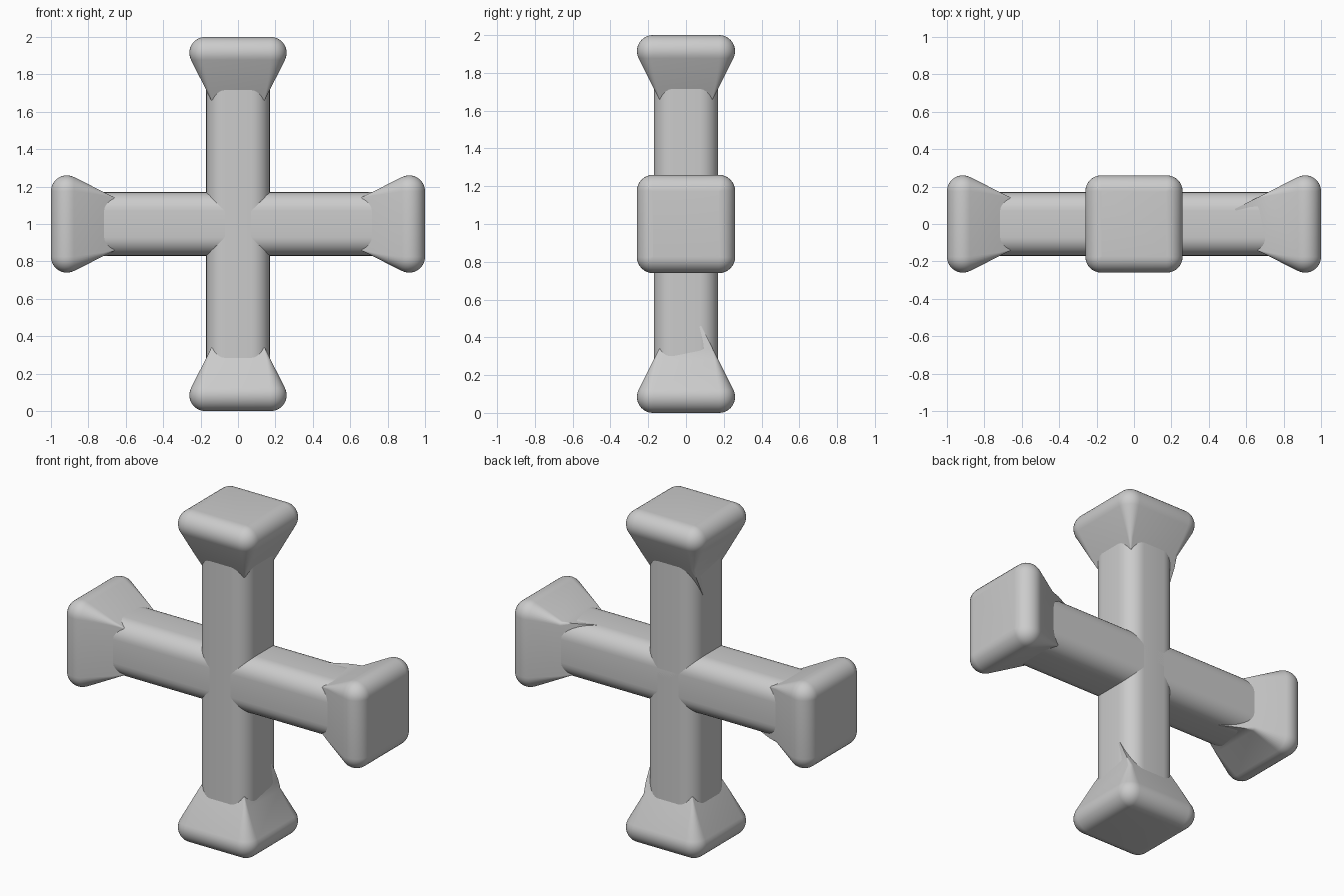
import bpy, bmesh, math
from mathutils import Matrix, Vector

if "Cube" in bpy.data.objects:
    bpy.data.objects.remove(bpy.data.objects["Cube"])

CENTRE = Vector((0, 0, 1))
SEG = 8


def rounded_square(h, r):
    """Points of a square of half size h with corner radius r."""
    pts = []
    for c in range(4):
        base = c * math.pi / 2
        sx, sy = [(1, 1), (-1, 1), (-1, -1), (1, -1)][c]
        for i in range(SEG + 1):
            a = base + i * math.pi / 2 / SEG
            pts.append((sx * (h - r) + r * math.cos(a), sy * (h - r) + r * math.sin(a)))
    return pts


def loft(name, rings, turn, sharp_from=None):
    """Skin rounded-square rings (z, half, radius), then turn about the centre."""
    bm = bmesh.new()
    loops = []
    for z, h, r in rings:
        pts = rounded_square(h, max(r, 0.002))
        if sharp_from is not None and z >= sharp_from:
            # one flare corner keeps its full width and reaches along the bar
            pts = [(0.171, y) if i <= SEG else (x, y) for i, (x, y) in enumerate(pts)]
        loops.append([bm.verts.new((x, y, z - 1)) for x, y in pts])
    n = len(loops[0])
    for a, b in zip(loops, loops[1:]):
        for i in range(n):
            j = (i + 1) % n
            bm.faces.new((a[i], a[j], b[j], b[i]))
    bm.faces.new(loops[0][::-1])
    bm.faces.new(loops[-1])
    bmesh.ops.remove_doubles(bm, verts=bm.verts, dist=0.0002)
    bm.transform(Matrix.Translation(CENTRE) @ Matrix.Rotation(-turn, 4, 'Y'))
    bmesh.ops.recalc_face_normals(bm, faces=bm.faces)
    me = bpy.data.meshes.new(name)
    bm.to_mesh(me)
    bm.free()
    ob = bpy.data.objects.new(name, me)
    bpy.context.collection.objects.link(ob)
    bpy.ops.object.select_all(action='DESELECT')
    ob.select_set(True)
    bpy.context.view_layer.objects.active = ob
    bpy.ops.object.shade_smooth_by_angle(angle=math.radians(25))
    return ob


# Crossing bars with rounded edges
bar = [(0.1, 0.17, 0.1), (1.9, 0.17, 0.1)]
loft("vertical_bar", bar, 0)
loft("horizontal_bar", bar, math.pi / 2)

# Flared end caps: rounded outer rim, then a taper running into the bar
R = 0.085
flare = []
for k in range(11):
    t = math.radians(116.6) * k / 10
    flare.append((R - R * math.cos(t), 0.175 + R * math.sin(t), R * math.sin(t)))
flare += [(0.28, 0.172, 0.02), (0.34, 0.142, 0.003), (0.46, 0.082, 0.002)]
for i, side in enumerate(("bottom", "right", "top", "left")):
    loft(side + "_flared_end", flare, i * math.pi / 2, sharp_from=0.3)
